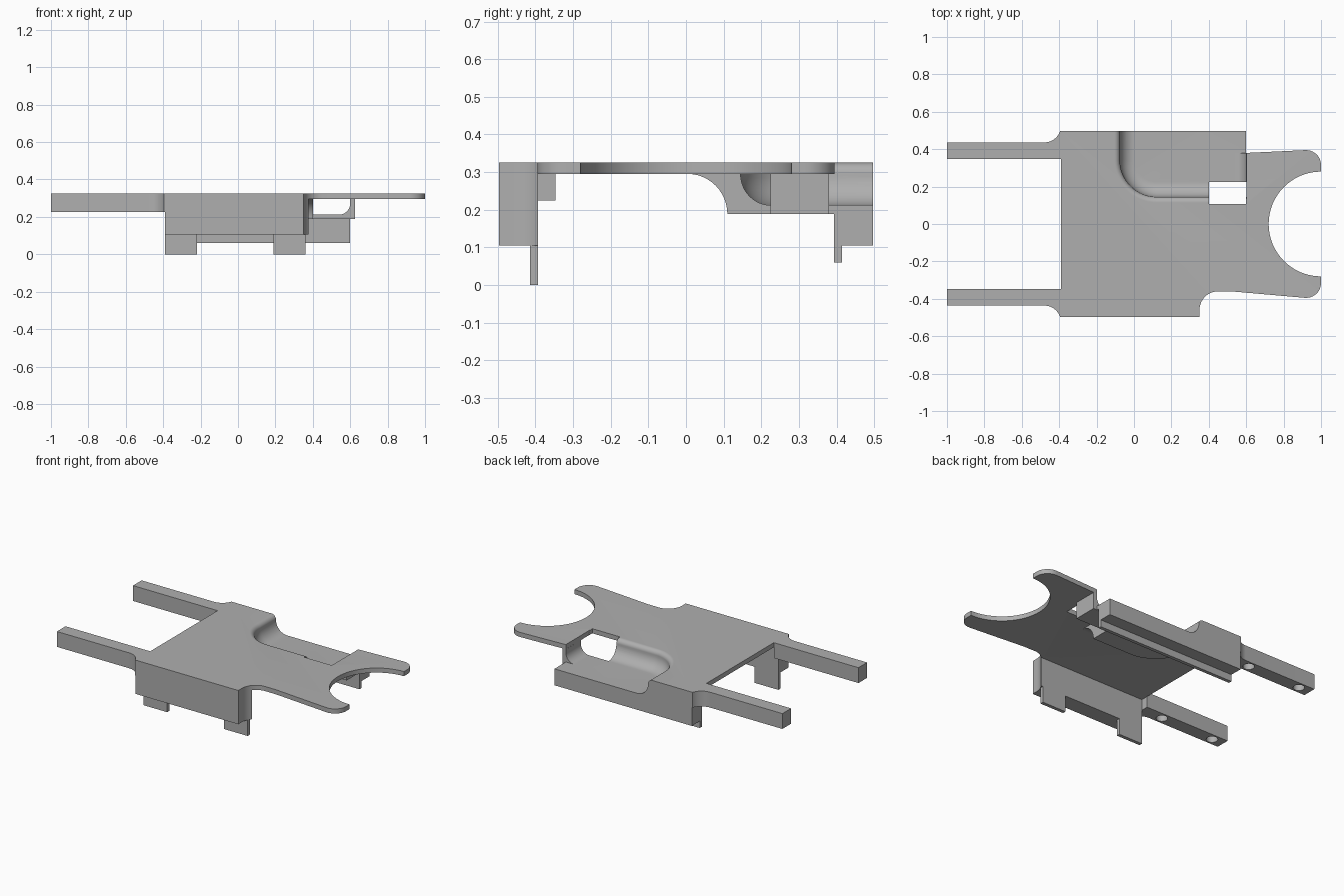
import bpy, bmesh
from math import sin, cos, radians

cube = bpy.data.objects.get("Cube")
if cube:
    bpy.data.objects.remove(cube, do_unlink=True)

grey = bpy.data.materials.new("plain grey")
grey.use_nodes = True
colour = (0.43, 0.43, 0.43, 1)
grey.diffuse_color = colour
grey.node_tree.nodes["Principled BSDF"].inputs["Base Color"].default_value = colour

TOP, UNDER, WALL_Z, FLOOR, SHELL_Z = 0.325, 0.295, 0.105, 0.212, 0.188
LEFT, RIGHT, EDGE, INNER = -0.39, 0.6, 0.497, 0.393


def arc(cx, cy, r, start, end, n=12):
    angles = [radians(start + (end - start) * i / n) for i in range(n + 1)]
    return [(cx + r * cos(a), cy + r * sin(a)) for a in angles]


def loft(name, rings):
    """Closed solid through rings of equal length."""
    bm = bmesh.new()
    rows = [[bm.verts.new(p) for p in ring] for ring in rings]
    n = len(rows[0])
    for a, b in zip(rows, rows[1:]):
        for i in range(n):
            j = (i + 1) % n
            bm.faces.new((a[i], a[j], b[j], b[i]))
    bm.faces.new(rows[0])
    bm.faces.new(rows[-1])
    bmesh.ops.recalc_face_normals(bm, faces=bm.faces)
    mesh = bpy.data.meshes.new(name)
    bm.to_mesh(mesh)
    bm.free()
    mesh.materials.append(grey)
    ob = bpy.data.objects.new(name, mesh)
    bpy.context.collection.objects.link(ob)
    return ob


def prism(name, pts, z0, z1):
    return loft(name, [[(x, y, z) for x, y in pts] for z in (z0, z1)])


def box(name, x0, x1, y0, y1, z0, z1):
    return prism(name, [(x0, y0), (x1, y0), (x1, y1), (x0, y1)], z0, z1)


def combine(target, other, operation):
    mod = target.modifiers.new(operation, 'BOOLEAN')
    mod.operation, mod.object, mod.solver = operation, other, 'EXACT'
    bpy.context.view_layer.objects.active = target
    bpy.ops.object.modifier_apply(modifier=mod.name)
    bpy.data.objects.remove(other, do_unlink=True)


def pocket_ring(inset, z, x_end, y_end):
    """Outline with one rounded corner, moved inward by inset."""
    cx, cy, r = 0.12, 0.34, 0.22 - inset
    pts = [(cx - r, y_end)] + arc(cx, cy, r, 180, 270, 16)
    pts += [(x_end, cy - r), (x_end, y_end)]
    return [(x, y, z) for x, y in pts]


# Top plate with a forked end
front_curve = [(0.35, -EDGE)] + arc(0.45, -0.46, 0.1, 180, 90)
outline = [(LEFT, -EDGE)] + front_curve + [(0.53, -0.361)]
outline += arc(0.92, -0.315, 0.08, -95, 0)
outline += arc(1, 0, 0.28, 270, 90, 40)
outline += arc(0.92, 0.315, 0.08, 0, 95)
outline += [(RIGHT, 0.38), (RIGHT, EDGE), (LEFT, EDGE)]
plate = prism("top_plate", outline, UNDER, TOP)

# Back wall and the filleted shell under the pocket
combine(plate, box("back_wall", LEFT, RIGHT, INNER, EDGE, WALL_Z, 0.31), 'UNION')
steps = [radians(90 - 90 * i / 12) for i in range(13)]
rings = [pocket_ring(-0.115, 0.31, 0.4, EDGE)]
rings += [pocket_ring(-0.115 + 0.105 * cos(a), SHELL_Z + 0.107 * sin(a), 0.4, EDGE)
          for a in steps]
combine(plate, loft("pocket_shell", rings), 'UNION')
combine(plate, box("shell_end", 0.35, RIGHT, 0.225, EDGE, SHELL_Z, 0.31), 'UNION')

# Rounded pocket and the rectangular opening beside it
rings = [pocket_ring(-0.005, 0.36, RIGHT + 0.0005, 0.53)]
rings += [pocket_ring(-0.005 + 0.03 * cos(a), UNDER + 0.03 * sin(a), RIGHT + 0.0005, 0.53)
          for a in steps]
rings += [pocket_ring(0.105 - 0.08 * sin(a), UNDER - (UNDER - FLOOR) * cos(a),
                      RIGHT + 0.0005, 0.53) for a in steps[1:]]
combine(plate, loft("pocket_cutter", rings), 'DIFFERENCE')
combine(plate, box("opening_cutter", 0.4, RIGHT, 0.108, 0.225, 0.15, 0.36), 'DIFFERENCE')

# Curved stop at the end of the pocket
profile = arc(0.54, 0.272, 0.06, 0, -90)
profile += [(0.54, SHELL_Z), (0.625, SHELL_Z), (0.625, UNDER), (RIGHT, UNDER)]
stop = loft("pocket_stop", [[(x, y, z) for x, z in profile] for y in (0.225, 0.38)])

# Front wall with its curved end
wall = [(LEFT, -EDGE), (0.35, -EDGE)] + arc(0.45, -0.46, 0.1, 180, 138, 6) + [(LEFT, -INNER)]
front_wall = prism("front_wall", wall, WALL_Z, UNDER)

# Hanging tabs and the long back lip
box("front_tab_1", LEFT, -0.22, -0.415, -INNER, 0, WALL_Z)
box("front_tab_2", 0.19, 0.36, -0.415, -INNER, 0, WALL_Z)
box("back_lip", LEFT, RIGHT, INNER, 0.415, 0.06, WALL_Z)

# Two arms with blind screw holes underneath
for side, name in ((-1, "front_arm"), (1, "back_arm")):
    pts = [(LEFT, 0.347), (-1, 0.347), (-1, 0.436)]
    pts += arc(-0.48, 0.526, 0.09, -90, -19) + [(LEFT, EDGE)]
    arm = prism(name, [(x, side * y) for x, y in pts], 0.225, TOP)
    for x in (-0.92, -0.54):
        hole = prism("hole_cutter", arc(x, side * 0.392, 0.034, 0, 345, 23), 0.2, 0.29)
        combine(arm, hole, 'DIFFERENCE')

# Smooth curves, sharp edges
for ob in bpy.context.view_layer.objects:
    ob.select_set(ob.type == 'MESH' and grey.name in ob.data.materials)
bpy.context.view_layer.objects.active = plate
bpy.ops.object.shade_smooth_by_angle(angle=radians(30))
